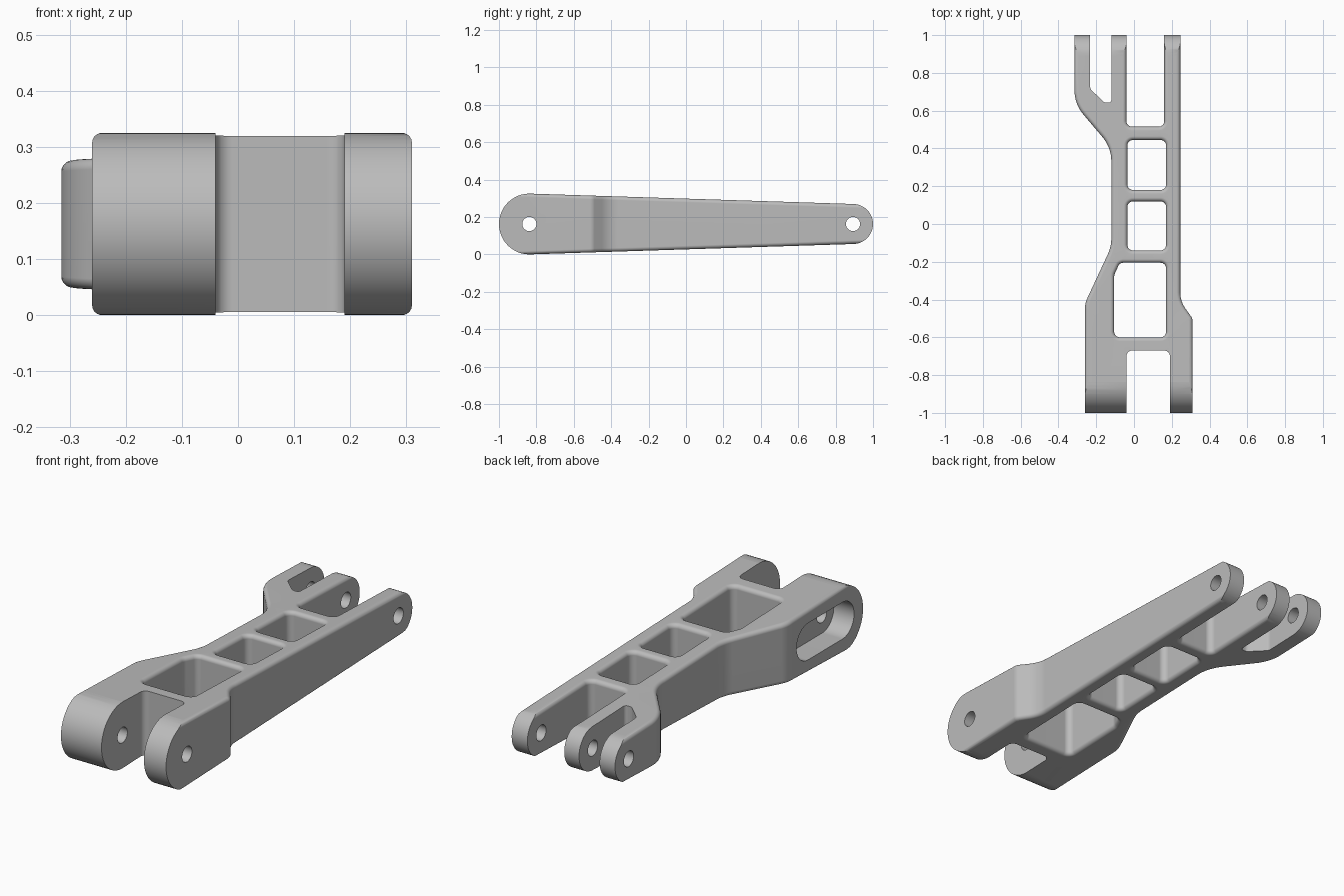
import bpy, bmesh, math
from mathutils import Vector

if "Cube" in bpy.data.objects:
    bpy.data.objects.remove(bpy.data.objects["Cube"], do_unlink=True)

MID = 0.1625                       # height of the centre plane
FRONT_Y, FRONT_R = -0.8375, 0.1625  # front pivot end
BACK_Y, BACK_R = 0.893, 0.107      # back pivot end
ROUND = 0.02                       # edge rounding


def half_height(y):
    t = (y - FRONT_Y) / (BACK_Y - FRONT_Y)
    return FRONT_R + (BACK_R - FRONT_R) * t


def fillet(corners, steps=8):
    """Round each (x, y, radius) corner with an arc."""
    out = []
    n = len(corners)
    for i, (x, y, r) in enumerate(corners):
        p = Vector((x, y))
        if r == 0:
            out.append(p)
            continue
        a = (Vector(corners[i - 1][:2]) - p).normalized()
        b = (Vector(corners[(i + 1) % n][:2]) - p).normalized()
        half = a.angle(b) / 2
        centre = p + (a + b).normalized() * (r / math.sin(half))
        start = p + a * (r / math.tan(half)) - centre
        end = p + b * (r / math.tan(half)) - centre
        sweep = start.angle(end)
        for k in range(steps + 1):
            t = k / steps
            out.append(centre + (start * math.sin((1 - t) * sweep)
                                 + end * math.sin(t * sweep)) / math.sin(sweep))
    return out


def offset(loop, d):
    """Move a loop to its left by d, keeping mitred corners."""
    out = []
    for i, p in enumerate(loop):
        e1 = (p - loop[i - 1]).normalized()
        e2 = (loop[(i + 1) % len(loop)] - p).normalized()
        n1, n2 = Vector((-e1.y, e1.x)), Vector((-e2.y, e2.x))
        out.append(p + (n1 + n2) * (d / (1 + n1.dot(n2))))
    return out


def make_object(name, bm):
    bmesh.ops.recalc_face_normals(bm, faces=bm.faces)
    mesh = bpy.data.meshes.new(name)
    bm.to_mesh(mesh)
    bm.free()
    obj = bpy.data.objects.new(name, mesh)
    bpy.context.collection.objects.link(obj)
    return obj


def prism(name, loop, axis, lo, hi):
    """Extrude a loop along z (plan loop) or x (side loop of y, z)."""
    bm = bmesh.new()
    rings = [[bm.verts.new((p[0], p[1], h) if axis == "z" else (h, p[0], p[1]))
              for p in loop] for h in (lo, hi)]
    for ring in rings:
        bm.faces.new(ring)
    for i in range(len(loop)):
        bm.faces.new((rings[0][i - 1], rings[0][i], rings[1][i], rings[1][i - 1]))
    obj = make_object(name, bm)
    obj.hide_render = True
    return obj


def arc(cy, r, a0, a1, steps=24):
    return [(cy + r * math.cos(math.radians(a0 + (a1 - a0) * k / steps)),
             MID + r * math.sin(math.radians(a0 + (a1 - a0) * k / steps)))
            for k in range(steps + 1)]


# Plan outline of the arm, running past both ends
outline = fillet([
    (-0.26, -1.1, 0), (0.31, -1.1, 0), (0.31, -0.5, 0.04), (0.245, -0.41, 0.15),
    (0.245, 1.1, 0), (0.16, 1.1, 0), (0.16, 0.515, 0.03), (-0.04, 0.515, 0.03),
    (-0.04, 1.1, 0), (-0.315, 1.1, 0), (-0.315, 0.635, 0.2), (-0.12, 0.405, 0.2),
    (-0.12, -0.12, 0.2), (-0.26, -0.42, 0.15)])


def window(x0, x1, y0, y1):
    return fillet([(x0, y0, 0.03), (x0, y1, 0.03), (x1, y1, 0.03), (x1, y0, 0.03)])


# Lightening windows; the largest has one clipped corner
windows = [
    window(-0.035, 0.17, 0.18, 0.445),
    window(-0.035, 0.17, -0.14, 0.12),
    fillet([(-0.105, -0.6, 0.03), (-0.105, -0.27, 0.05), (-0.075, -0.205, 0.03),
            (0.17, -0.205, 0.03), (0.17, -0.6, 0.03)])]

# Tapered body with rounded top and bottom rims
bm = bmesh.new()
caps = {1: [], -1: []}
SEG = 5
for loop in [outline] + windows:
    levels = []
    for side in (-1, 1):
        part = []
        for k in range(SEG + 1):
            a = math.pi / 2 * k / SEG
            inset, drop = ROUND * (1 - math.cos(a)), ROUND * (1 - math.sin(a))
            part.append([bm.verts.new((p.x, p.y, MID + side * (half_height(p.y) - drop)))
                         for p in offset(loop, inset)])
        levels += part[::-1] if side == -1 else part
    for low, high in zip(levels, levels[1:]):
        for i in range(len(loop)):
            bm.faces.new((low[i - 1], low[i], high[i], high[i - 1]))
    for side, ring in ((-1, levels[0]), (1, levels[-1])):
        caps[side] += [bm.edges.get((ring[i - 1], ring[i])) for i in range(len(ring))]
for edges in caps.values():
    bmesh.ops.triangle_fill(bm, edges=edges, use_beauty=True, use_dissolve=False)
body = make_object("linkage_arm", bm)

# Trimmer giving both ends their round noses
nose = (arc(FRONT_Y, FRONT_R, 270, 90) + [(FRONT_Y, 0.5), (BACK_Y, 0.5)]
        + arc(BACK_Y, BACK_R, 90, -90) + [(BACK_Y, -0.2), (FRONT_Y, -0.2)])
cutters = [(prism("nose_trimmer", nose, "x", -0.6, 0.6), "INTERSECT")]

# Fork notches
front_notch = fillet([(-0.04, -1.2, 0), (0.19, -1.2, 0), (0.19, -0.67, 0.03),
                      (-0.04, -0.67, 0.03)])
back_notch = fillet([(-0.232, 1.2, 0), (-0.232, 0.715, 0.025), (-0.155, 0.642, 0.025),
                     (-0.12, 0.642, 0.015), (-0.12, 1.2, 0)])
for name, loop in (("front_notch_cutter", front_notch), ("back_notch_cutter", back_notch)):
    cutters.append((prism(name, loop, "z", -0.3, 0.7), "DIFFERENCE"))

# Pivot holes and the blind slot in the thick front prong
slot = arc(-0.84, 0.09, 270, 90) + arc(-0.575, 0.09, 90, -90)
cutters.append((prism("slot_cutter", slot, "x", -0.5, -0.15), "DIFFERENCE"))
for name, y in (("front_hole_cutter", FRONT_Y), ("back_hole_cutter", BACK_Y)):
    cutters.append((prism(name, arc(y, 0.038, 0, 345, 23), "x", -0.7, 0.7), "DIFFERENCE"))

bpy.ops.object.select_all(action="DESELECT")
bpy.context.view_layer.objects.active = body
body.select_set(True)
for cutter, operation in cutters:
    mod = body.modifiers.new(cutter.name, "BOOLEAN")
    mod.object, mod.operation, mod.solver = cutter, operation, "EXACT"
    bpy.ops.object.modifier_apply(modifier=mod.name)
    bpy.data.objects.remove(cutter, do_unlink=True)

# Grey metal finish
metal = bpy.data.materials.new("grey_metal")
metal.use_nodes = True
colour = (0.5, 0.5, 0.5, 1)
metal.diffuse_color = colour
metal.node_tree.nodes["Principled BSDF"].inputs["Base Color"].default_value = colour
body.data.materials.clear()
body.data.materials.append(metal)

bpy.ops.object.shade_smooth_by_angle(angle=math.radians(30))
weighted = body.modifiers.new("even_shading", "WEIGHTED_NORMAL")
weighted.keep_sharp = True
